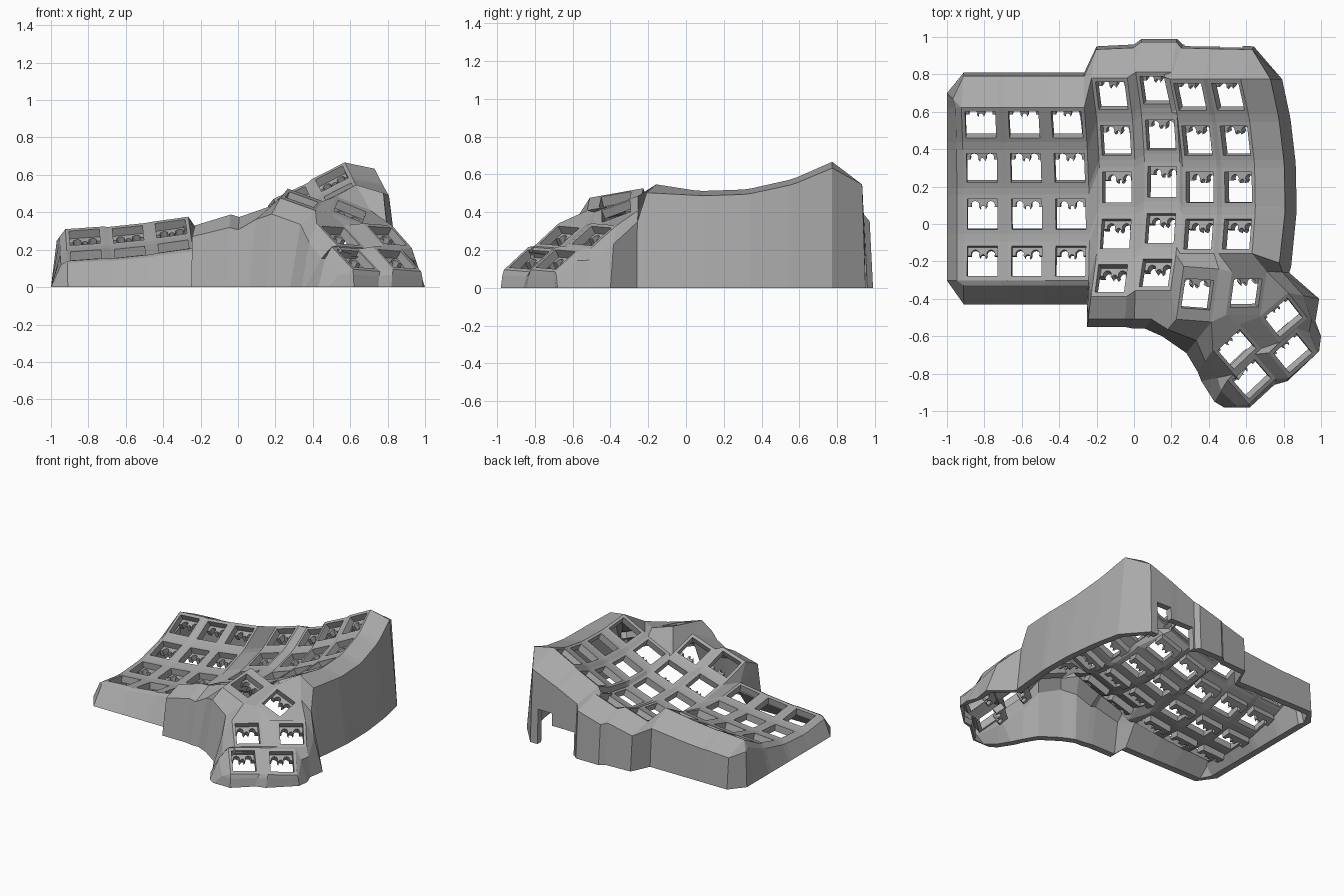
import bpy, bmesh
from math import radians, sin, cos, pi
from mathutils import Matrix, Vector

cube = bpy.data.objects.get("Cube")
if cube:
    bpy.data.objects.remove(cube)

grey = bpy.data.materials.new("matte_grey")
grey.use_nodes = True
grey.diffuse_color = (0.4, 0.4, 0.4, 1)
grey.node_tree.nodes["Principled BSDF"].inputs["Base Color"].default_value = (0.4, 0.4, 0.4, 1)

RADIUS, STEP, HOLE, THICK = 1.2, 12, 0.081, 0.05
BL, BR, FR, FL = range(4)


def finish(name, bm):
    mesh = bpy.data.meshes.new(name)
    bm.to_mesh(mesh)
    bm.free()
    mesh.materials.append(grey)
    obj = bpy.data.objects.new(name, mesh)
    bpy.context.collection.objects.link(obj)
    return obj


def rot(deg, axis):
    return Matrix.Rotation(radians(deg), 4, axis)


plate = bmesh.new()
sockets = bmesh.new()


def add_socket(m):
    # Plate hung under the rear of a key opening, with round bites along its edge
    pts = [(-0.09, 0.105), (-0.09, 0.035)]
    for cx, cy, r in ((-0.042, 0.045, 0.022), (0, 0.028, 0.014), (0.042, 0.045, 0.022)):
        for i in range(9):
            a = pi * (1.15 - i * 1.3 / 8)
            pts.append((cx + r * cos(a), cy + r * sin(a)))
    pts += [(0.09, 0.035), (0.09, 0.105)]
    top, low = [[sockets.verts.new(m @ Vector((x, y, z))) for x, y in pts]
                for z in (-0.048, -0.095)]
    sockets.faces.new(top)
    sockets.faces.new(low[::-1])
    for i in range(len(pts)):
        j = (i + 1) % len(pts)
        sockets.faces.new((top[i], low[i], low[j], top[j]))


def add_key(m, half_u=0.1, half_v=0.105):
    # Square frame around one opening; returns its outer corners
    signs = ((-1, 1), (1, 1), (1, -1), (-1, -1))
    outer = [plate.verts.new(m @ Vector((u * half_u, v * half_v, 0))) for u, v in signs]
    inner = [plate.verts.new(m @ Vector((u * HOLE, v * HOLE, 0))) for u, v in signs]
    for i in range(4):
        j = (i + 1) % 4
        plate.faces.new((outer[i], outer[j], inner[j], inner[i]))
    add_socket(m)
    return outer


def web(*verts):
    plate.faces.new(verts)


# Finger columns: x, z, sideways tilt, y of lowest point, rear row angle, rows
columns = [
    (-0.81, 0.123, 4, -0.04, 28.4, 4),
    (-0.573, 0.139, 6, -0.04, 28.4, 4),
    (-0.338, 0.17, 8, -0.04, 28.4, 4),
    (-0.09, 0.215, 17, 0.205, 23.6, 5),
    (0.15, 0.265, 19, 0.235, 23.6, 5),
    (0.352, 0.36, 25, 0.15, 26.2, 4),
    (0.558, 0.47, 27, 0.15, 26.2, 4),
]
K = []
for x, z, tilt, y, angle, rows in columns:
    base = Matrix.Translation((x, y, z)) @ rot(-tilt, 'Y')
    lift = Matrix.Translation((0, 0, RADIUS))
    K.append([add_key(base @ lift @ rot(angle - STEP * r, 'X') @ lift.inverted())
              for r in range(rows)])

# Webs between rows, between columns, and at the four-way gaps
for c, col in enumerate(K):
    for a, b in zip(col, col[1:]):
        web(a[FL], a[FR], b[BR], b[BL])
    if c + 1 < len(K):
        pairs = list(zip(col, K[c + 1]))
        for p, q in pairs:
            web(p[BR], q[BL], q[FL], p[FR])
        for (p, q), (s, t) in zip(pairs, pairs[1:]):
            web(p[FR], q[FL], t[BL], s[BR])
web(K[2][3][FR], K[3][3][FL], K[3][4][BL], K[3][4][FL])

# Thumb cluster: position, then yaw, pitch, roll and half depth
thumb_keys = [
    ((0.34, -0.375, 0.468), -8, 10, 20, 0.145),
    ((0.60, -0.37, 0.405), -8, 20, 24, 0.125),
    ((0.80, -0.50, 0.275), 38, 35, 4, 0.105),
    ((0.55, -0.67, 0.275), 41, 35, 4, 0.105),
    ((0.85, -0.69, 0.15), 39, 35, 4, 0.105),
    ((0.63, -0.83, 0.15), 41, 35, 4, 0.105),
]
T1, T2, T3, T4, T5, T6 = [
    add_key(Matrix.Translation(p) @ rot(yaw, 'Z') @ rot(pitch, 'X') @ rot(roll, 'Y'), 0.1, hv)
    for p, yaw, pitch, roll, hv in thumb_keys]
c4, c5, c6 = K[4], K[5][3], K[6][3]
web(c4[3][FR], c5[FL], T1[BL], c4[4][BR])
web(c4[4][BR], T1[BL], T1[FL], c4[4][FR])
web(c5[FL], c5[FR], T1[BR], T1[BL])
web(c5[FR], c6[FL], T2[BL], T1[BR])
web(c6[FL], c6[FR], T2[BR], T2[BL])
web(T1[BR], T2[BL], T2[FL], T1[FR])
web(T1[FR], T2[FL], T4[BR], T4[BL])
web(T2[FL], T2[FR], T3[BL], T4[BR])
web(T2[BR], T3[BR], T3[BL], T2[FR])
for left, right in ((T4, T3), (T6, T5)):
    web(left[BR], right[BL], right[FL], left[FR])
for back, front in ((T3, T5), (T4, T6)):
    web(back[FL], back[FR], front[BR], front[BL])
web(T4[FR], T3[FL], T5[BL], T6[BR])

# Wall stations: rim corner, foot x and y, shoulder run and shoulder drop
stations = []


def run(f, drop, *items):
    for vert, x, y in items:
        stations.append((vert.co.copy(), Vector((x, y, 0)), f, drop))


side = [v for k in reversed(K[0]) for v in (k[FL], k[BL])]
run(0.4, 0.15, *[(v, -1, min(0.70, max(-0.36, v.co.y))) for v in side])
run(0.6, 0.2, (K[0][0][BL], -1, 0.70))
rear = [(v, v.co.x, 0.81) for k in K[:3] for v in (k[0][BL], k[0][BR])]
rear[0] = (K[0][0][BL], -0.91, 0.81)
run(0.9, 0.25, *rear)
run(0.9, 0.18, (K[3][0][BL], -0.2, 0.95), (K[3][0][BR], 0.0, 0.96),
    (K[4][0][BL], 0.04, 0.99), (K[4][0][BR], 0.23, 0.99),
    (K[5][0][BL], 0.26, 0.96), (K[5][0][BR], 0.41, 0.955),
    (K[6][0][BL], 0.45, 0.955), (K[6][0][BR], 0.64, 0.95))
outer = [v for k in K[6] for v in (k[BR], k[FR])]
run(0.72, 0.05, *[(v, 0.87 - 0.2 * (v.co.y - 0.15) ** 2, v.co.y) for v in outer[:-1]])
run(0.7, 0.08, (c6[FR], 0.84, -0.23))
run(0.7, 0.15, (T2[BR], 0.83, -0.26))
run(0.5, 0.3, (T3[BR], 0.99, -0.40),
    (T3[FR], 0.97, -0.52), (T5[BR], 1.0, -0.60), (T5[FR], 0.99, -0.68),
    (T5[FL], 0.82, -0.84), (T6[FR], 0.75, -0.86), (T6[FL], 0.62, -0.98),
    (T6[FL], 0.48, -0.98), (T6[BL], 0.43, -0.95), (T4[FL], 0.36, -0.84),
    (T4[BL], 0.34, -0.79))
run(0.6, 0.18, (T1[FR], 0.28, -0.69), (T1[FL], 0.15, -0.60))
run(0.75, 0.18, (c4[4][FR], 0.06, -0.56), (c4[4][FL], 0.0, -0.56),
    (K[3][4][FR], -0.05, -0.55), (K[3][4][FL], -0.25, -0.55))
run(0.2, 0.08, (K[2][3][FR], -0.25, -0.43))
lead = [(v, v.co.x, -0.43) for k in reversed(K[:3]) for v in (k[3][FR], k[3][FL])]
lead[-1] = (K[0][3][FL], -0.91, -0.43)
run(0.2, 0.08, *lead[1:])

# Hollow wall lofted round the stations
wall = bmesh.new()
rings = []
for rim, foot, f, drop in stations:
    inward = Vector((rim.x - foot.x, rim.y - foot.y, 0))
    inward *= min(THICK, inward.length * 0.8) / inward.length
    shoulder = rim.lerp(foot, f)
    shoulder.z = rim.z * (1 - drop)
    under = shoulder + inward - Vector((0, 0, min(0.04, shoulder.z * 0.4)))
    rim_low = rim - Vector((0, 0, min(THICK, rim.z * 0.5)))
    rings.append([wall.verts.new(p) for p in
                  (rim, shoulder, foot, foot + inward, under, rim_low)])
for i, a in enumerate(rings):
    b = rings[(i + 1) % len(rings)]
    for j in range(6):
        k = (j + 1) % 6
        wall.faces.new((a[j], b[j], b[k], a[k]))
bmesh.ops.recalc_face_normals(wall, faces=wall.faces)
case_wall = finish("case_wall", wall)

# Port openings at the foot of the rear wall
for name, x0, x1, top in (("port_cutter", 0.46, 0.58, 0.26), ("jack_cutter", 0.27, 0.465, 0.17)):
    bm = bmesh.new()
    bmesh.ops.create_cube(bm, size=1, matrix=Matrix.Translation(
        ((x0 + x1) / 2, 0.95, top / 2 - 0.05)) @ Matrix.Diagonal((x1 - x0, 0.3, top + 0.1, 1)))
    cutter = finish(name, bm)
    cutter.hide_render = True
    cutter.hide_set(True)
    cut = case_wall.modifiers.new(name, 'BOOLEAN')
    cut.operation, cut.solver, cut.object = 'DIFFERENCE', 'EXACT', cutter

# Key plate gets its thickness downward
for face in plate.faces:
    face.normal_update()
    if face.normal.z < 0:
        face.normal_flip()
key_plate = finish("key_plate", plate)
solid = key_plate.modifiers.new("thickness", 'SOLIDIFY')
solid.thickness, solid.offset = THICK, -1

bmesh.ops.recalc_face_normals(sockets, faces=sockets.faces)
finish("switch_sockets", sockets)
